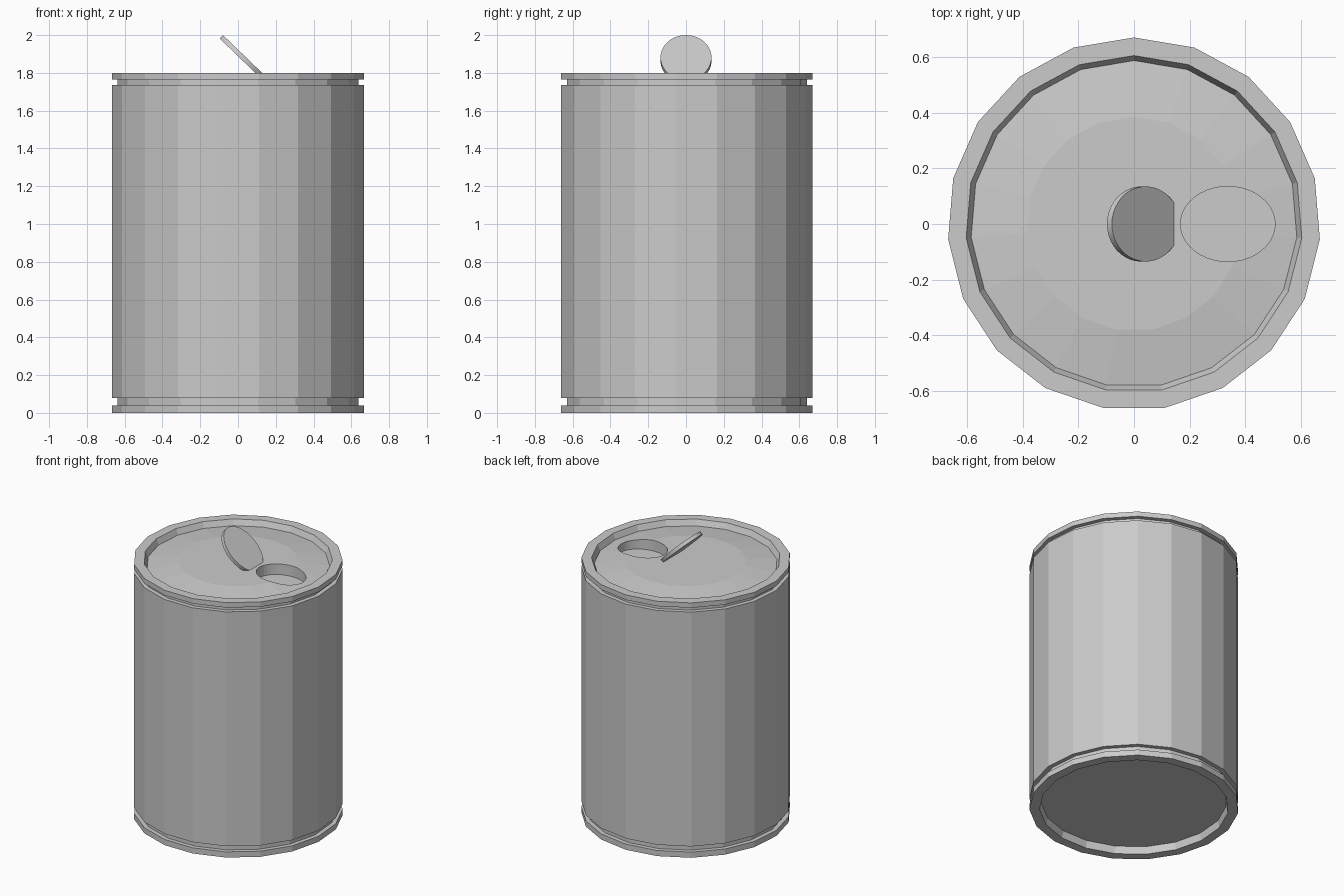
import bpy, bmesh, math
from mathutils import Matrix

if "Cube" in bpy.data.objects:
    bpy.data.objects.remove(bpy.data.objects["Cube"])

SIDES = 19


def make_object(name, bm):
    bmesh.ops.recalc_face_normals(bm, faces=bm.faces[:])
    mesh = bpy.data.meshes.new(name)
    bm.to_mesh(mesh)
    bm.free()
    obj = bpy.data.objects.new(name, mesh)
    bpy.context.collection.objects.link(obj)
    return obj


def lathe(name, profile):
    """Closed solid turned from (radius, z) points, flat caps at both ends."""
    bm = bmesh.new()
    rings = []
    for r, z in profile:
        angles = [math.pi / 2 + math.tau * i / SIDES for i in range(SIDES)]
        rings.append([bm.verts.new((r * math.cos(a), r * math.sin(a), z)) for a in angles])
    for low, high in zip(rings, rings[1:]):
        for i in range(SIDES):
            j = (i + 1) % SIDES
            bm.faces.new((low[i], low[j], high[j], high[i]))
    bm.faces.new(rings[0][::-1])
    bm.faces.new(rings[-1])
    return make_object(name, bm)


def oval_disc(name, location, depth, tilt=0.0):
    """Oval plate, 0.34 long in x and 0.27 wide in y."""
    bm = bmesh.new()
    matrix = (Matrix.Translation(location) @ Matrix.Rotation(tilt, 4, 'Y')
              @ Matrix.Diagonal((0.17, 0.135, 1, 1)))
    bmesh.ops.create_cone(bm, cap_ends=True, segments=40, radius1=1, radius2=1,
                          depth=depth, matrix=matrix)
    return make_object(name, bm)


# Can body: recessed base, two grooved rims, sunken slightly domed lid
can = lathe("can_body", [
    (0.595, 0.05), (0.605, 0.0), (0.67, 0.0), (0.67, 0.04),
    (0.64, 0.04), (0.64, 0.08), (0.67, 0.08), (0.67, 1.735),
    (0.64, 1.735), (0.64, 1.765), (0.67, 1.765), (0.67, 1.8),
    (0.605, 1.8), (0.587, 1.76), (0.385, 1.785),
])

# Oval drinking opening sunk into the lid
cutter = oval_disc("opening_cutter", (0.337, 0, 1.81), 0.2)
cutter.hide_render = True
cutter.hide_viewport = True
cut = can.modifiers.new("opening", 'BOOLEAN')
cut.operation = 'DIFFERENCE'
cut.solver = 'EXACT'
cut.object = cutter

# Raised oval tab, its lower end set into the lid
tab = oval_disc("lid_tab", (0.034, 0, 1.873), 0.025, math.radians(44))
bpy.context.view_layer.objects.active = tab
tab.select_set(True)
bpy.ops.object.shade_smooth_by_angle(angle=math.radians(30))
